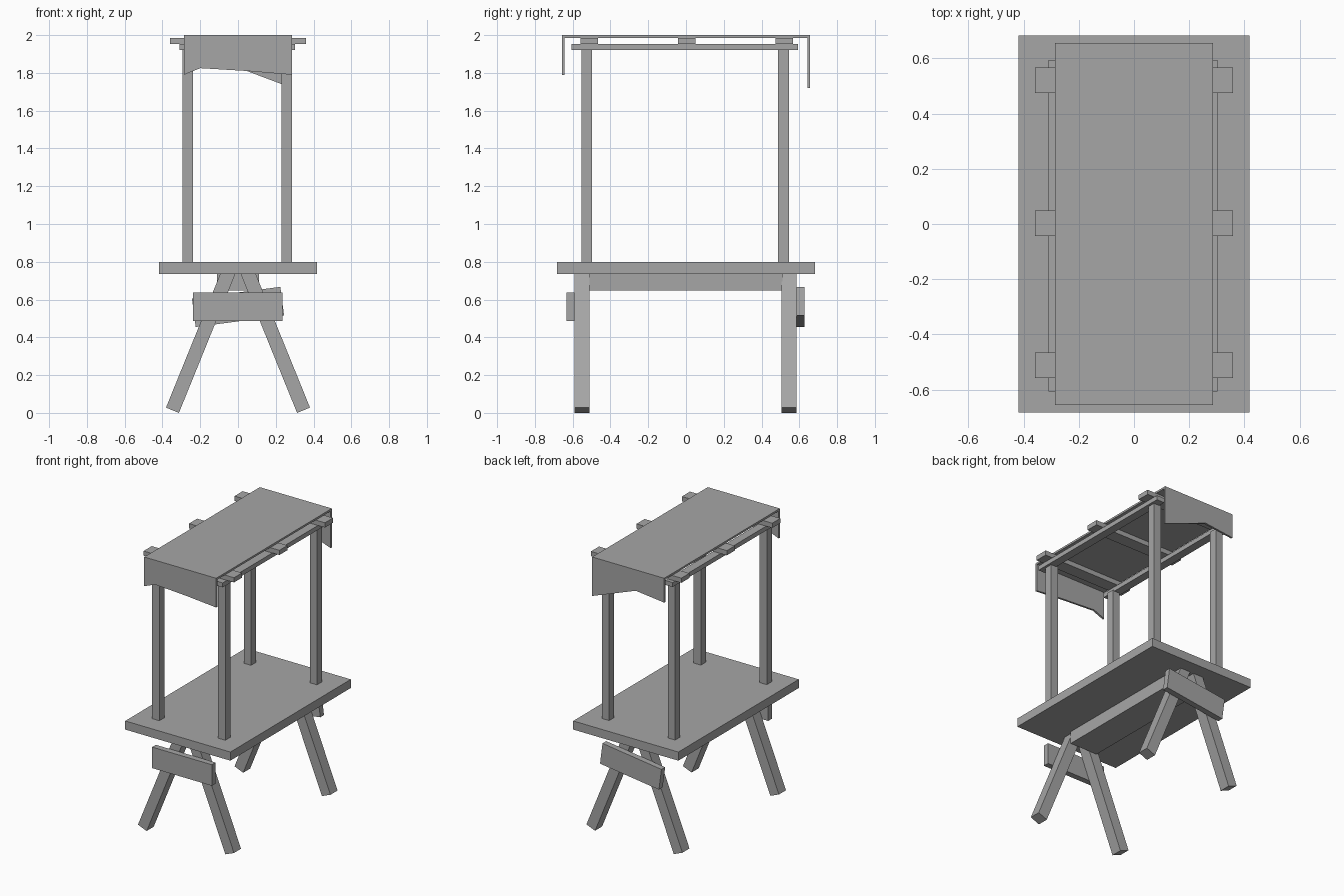
import bpy
import bmesh
import math
from mathutils import Matrix, Vector

old = bpy.data.objects.get("Cube")
if old:
    bpy.data.objects.remove(old, do_unlink=True)

grey = bpy.data.materials.new("plain grey")
grey.use_nodes = True
grey.diffuse_color = (0.38, 0.38, 0.38, 1)
grey.node_tree.nodes["Principled BSDF"].inputs["Base Color"].default_value = grey.diffuse_color


def finish(name, bm):
    bmesh.ops.recalc_face_normals(bm, faces=bm.faces)
    mesh = bpy.data.meshes.new(name)
    bm.to_mesh(mesh)
    bm.free()
    mesh.materials.append(grey)
    obj = bpy.data.objects.new(name, mesh)
    bpy.context.collection.objects.link(obj)
    return obj


def box(name, centre, size, tilt=0):
    """Box tilted about the y axis by an angle in radians."""
    bm = bmesh.new()
    bmesh.ops.create_cube(bm, size=1)
    place = (Matrix.Translation(centre) @ Matrix.Rotation(tilt, 4, 'Y')
             @ Matrix.Diagonal((*size, 1)))
    bmesh.ops.transform(bm, matrix=place, verts=bm.verts)
    return finish(name, bm)


def flap(name, y, thickness, outline):
    """Flat panel cut to an x-z outline."""
    bm = bmesh.new()
    face = bm.faces.new([bm.verts.new((x, y, z)) for x, z in outline])
    out = bmesh.ops.extrude_face_region(bm, geom=[face])
    moved = [v for v in out["geom"] if isinstance(v, bmesh.types.BMVert)]
    bmesh.ops.translate(bm, verts=moved, vec=(0, thickness, 0))
    return finish(name, bm)


# Table top and the trestle beam below it
box("table_top", (0, 0, 0.767), (0.835, 1.366, 0.062))
box("trestle_beam", (0, 0, 0.695), (0.22, 1.02, 0.094))

# Splayed trestle legs
splay = math.radians(22.1)
length = 0.80
for end, y in (("front", -0.55), ("back", 0.545)):
    for side, s in (("left", 1), ("right", -1)):
        foot = Vector((s * 0.347, y, 0.014))
        along = Vector((-s * math.sin(splay), 0, math.cos(splay)))
        box(f"{end}_{side}_leg", foot + along * length / 2,
            (0.074, 0.08, length), -s * splay)

# End planks joining the legs, the back one hung crooked
box("front_plank", (-0.002, -0.611, 0.563), (0.475, 0.042, 0.151))
box("back_plank", (0, 0.606, 0.561), (0.472, 0.042, 0.152), math.radians(-7.5))

# Posts and the long rails they carry
for side, x, rail_x in (("left", 0.258, 0.273), ("right", -0.266, -0.28)):
    for end, y in (("front", -0.525), ("back", 0.516)):
        box(f"{end}_{side}_post", (x, y, 1.36), (0.057, 0.057, 1.13))
    box(f"{side}_rail", (rail_x, -0.006, 1.936), (0.06, 1.2, 0.032))

# Cross battens
for name, y in (("front", -0.512), ("middle", 0.003), ("back", 0.52)):
    box(f"{name}_batten", (0, y, 1.969), (0.718, 0.092, 0.034))

# Canopy sheet with ragged hanging ends
w = 0.286
box("canopy", (0, 0, 1.993), (2 * w, 1.312, 0.014))
flap("front_flap", -0.656, 0.014,
     [(-w, 1.99), (-w, 1.79), (-0.2, 1.825), (0.05, 1.81), (w, 1.79), (w, 1.99)])
flap("back_flap", 0.642, 0.014,
     [(-w, 1.99), (-w, 1.825), (-0.06, 1.85), (w, 1.72), (w, 1.99)])
